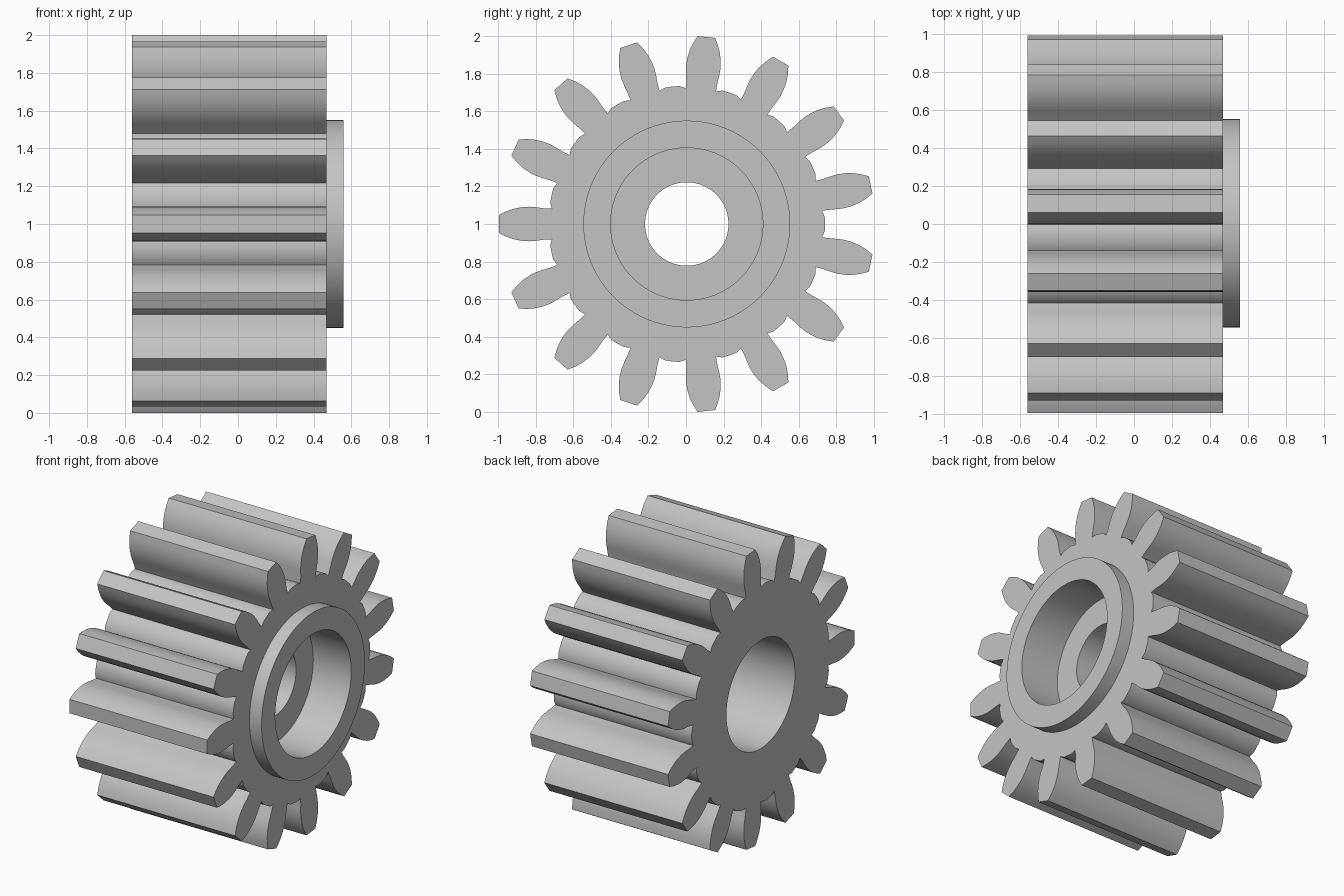
import bpy
import bmesh
from math import sin, cos, radians, pi

if "Cube" in bpy.data.objects:
    bpy.data.objects.remove(bpy.data.objects["Cube"])

TEETH = 15
SEGMENTS = 96
CENTRE_Y, CENTRE_Z = 0.004, 1.0
BACK, FACE, BOSS = -0.56, 0.468, 0.558      # end planes along the axle

# Half of one tooth: (distance from axle, half width), root to tip
TOOTH = [(0.718, 0.081), (0.765, 0.084), (0.80, 0.089), (0.84, 0.092),
         (0.88, 0.089), (0.92, 0.081), (0.96, 0.067), (1.0, 0.047)]

# Boss, counterbore, web and rear bore: (axle position, radius)
LATHE = [(FACE, 0.55), (BOSS, 0.55), (BOSS, 0.405), (0.275, 0.405),
         (0.275, 0.222), (0.08, 0.222), (0.08, 0.365), (BACK, 0.365)]


def outline():
    """Toothed outline as (y, z) points about the axle."""
    points = []
    side = [(r, -w) for r, w in TOOTH] + [(r, w) for r, w in reversed(TOOTH)]
    for i in range(TEETH):
        a = pi + 2 * pi * i / TEETH
        points += [(r * cos(a) - w * sin(a), r * sin(a) + w * cos(a))
                   for r, w in side]
        for offset in (9, 12, 15):              # valley floor
            b = a + radians(offset)
            points.append((0.735 * cos(b), 0.735 * sin(b)))
    return points


def circle(radius):
    return [(radius * cos(2 * pi * i / SEGMENTS), radius * sin(2 * pi * i / SEGMENTS))
            for i in range(SEGMENTS)]


def ring(bm, x, points):
    return [bm.verts.new((x, CENTRE_Y + y, CENTRE_Z + z)) for y, z in points]


def wall(bm, a, b):
    for i in range(len(a)):
        j = (i + 1) % len(a)
        bm.faces.new((a[i], a[j], b[j], b[i]))


def cap(bm, outer, inner):
    """Flat end face between the toothed outline and a round hole."""
    edges = []
    for loop in (outer, inner):
        for i, v in enumerate(loop):
            w = loop[(i + 1) % len(loop)]
            edges.append(bm.edges.get((v, w)) or bm.edges.new((v, w)))
    bmesh.ops.triangle_fill(bm, edges=edges, use_beauty=True)


bm = bmesh.new()

# Toothed rim
teeth_back = ring(bm, BACK, outline())
teeth_front = ring(bm, FACE, outline())
wall(bm, teeth_back, teeth_front)

# Boss and stepped bore
rings = [ring(bm, x, circle(r)) for x, r in LATHE]
for a, b in zip(rings, rings[1:]):
    wall(bm, a, b)

# End faces
cap(bm, teeth_front, rings[0])
cap(bm, teeth_back, rings[-1])
bmesh.ops.recalc_face_normals(bm, faces=bm.faces)

mesh = bpy.data.meshes.new("pinion_gear")
bm.to_mesh(mesh)
bm.free()
gear = bpy.data.objects.new("pinion_gear", mesh)
bpy.context.collection.objects.link(gear)

# Plain grey metal
grey = bpy.data.materials.new("light_grey")
grey.use_nodes = True
colour = (0.55, 0.55, 0.55, 1.0)
grey.diffuse_color = colour
grey.node_tree.nodes["Principled BSDF"].inputs["Base Color"].default_value = colour
mesh.materials.append(grey)

bpy.ops.object.select_all(action='DESELECT')
gear.select_set(True)
bpy.context.view_layer.objects.active = gear
bpy.ops.object.shade_smooth_by_angle(angle=radians(25))
